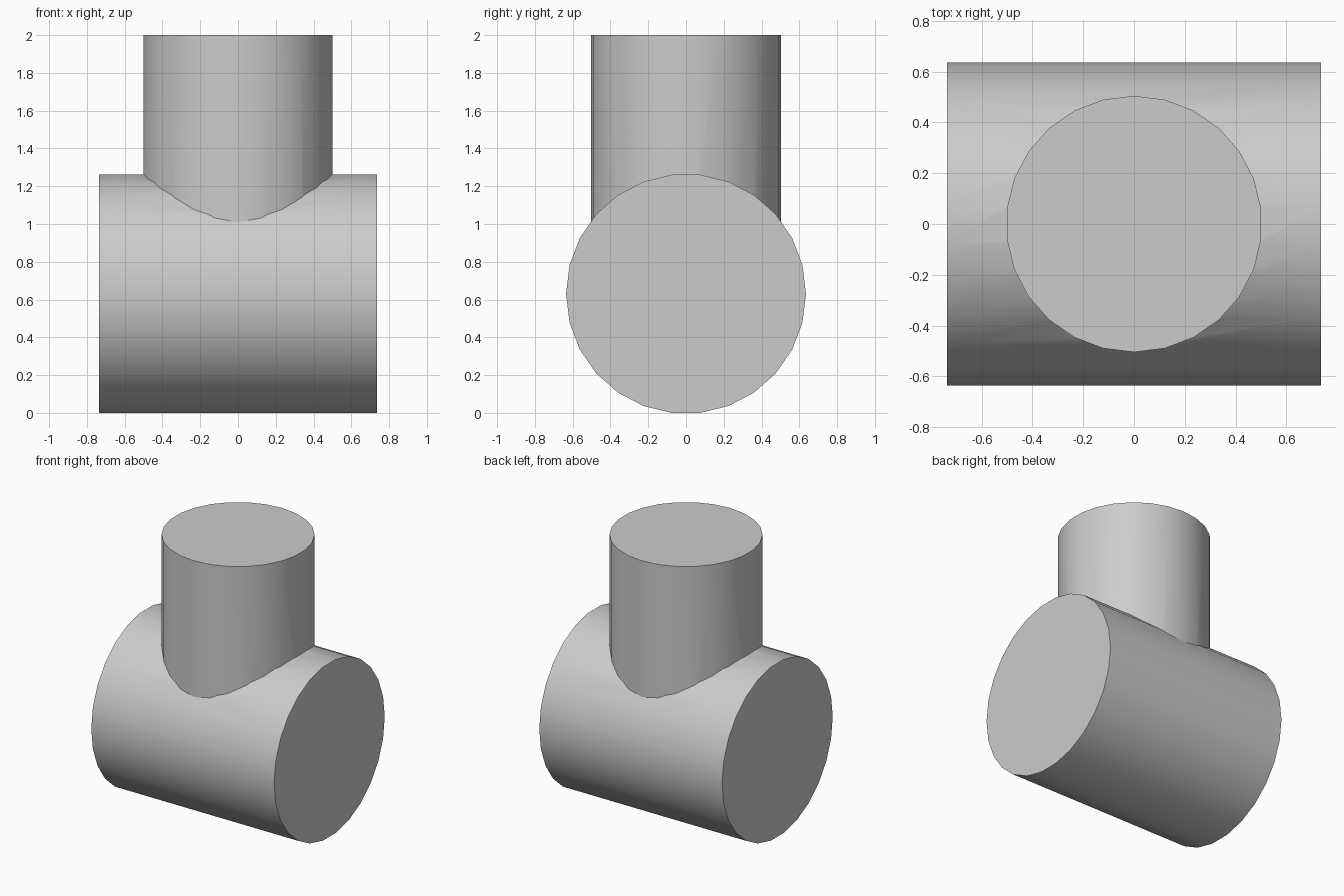
import bpy
import math

if "Cube" in bpy.data.objects:
    bpy.data.objects.remove(bpy.data.objects["Cube"])

SIDES = 26
BODY_RADIUS, BODY_LENGTH = 0.635, 1.47
BODY_Z = BODY_RADIUS * math.cos(math.pi / SIDES)   # flat facet rests on the ground
BRANCH_RADIUS = 0.504

grey = bpy.data.materials.new("light grey")
grey.diffuse_color = (0.6, 0.6, 0.6, 1)
grey.use_nodes = True
grey.node_tree.nodes["Principled BSDF"].inputs["Base Color"].default_value = grey.diffuse_color


def cylinder(name, radius, length, location, rotation):
    bpy.ops.mesh.primitive_cylinder_add(vertices=SIDES, radius=radius, depth=length,
                                        location=location, rotation=rotation)
    obj = bpy.context.object
    obj.name = name
    obj.data.materials.append(grey)
    return obj


# Upright branch, used to extend the body
branch = cylinder("branch_pipe", BRANCH_RADIUS, 2 - BODY_Z,
                  (0, 0, (2 + BODY_Z) / 2), (0, 0, 0))

# Horizontal body, with corners at the front and back
body = cylinder("tee_pipe", BODY_RADIUS, BODY_LENGTH,
                (0, 0, BODY_Z), (0, math.pi / 2, 0))

# Join both into one clean shell
union = body.modifiers.new("union", "BOOLEAN")
union.operation = "UNION"
union.solver = "EXACT"
union.object = branch
bpy.ops.object.modifier_apply(modifier=union.name)
bpy.data.objects.remove(branch, do_unlink=True)

bpy.ops.object.shade_smooth_by_angle(angle=math.radians(30))
